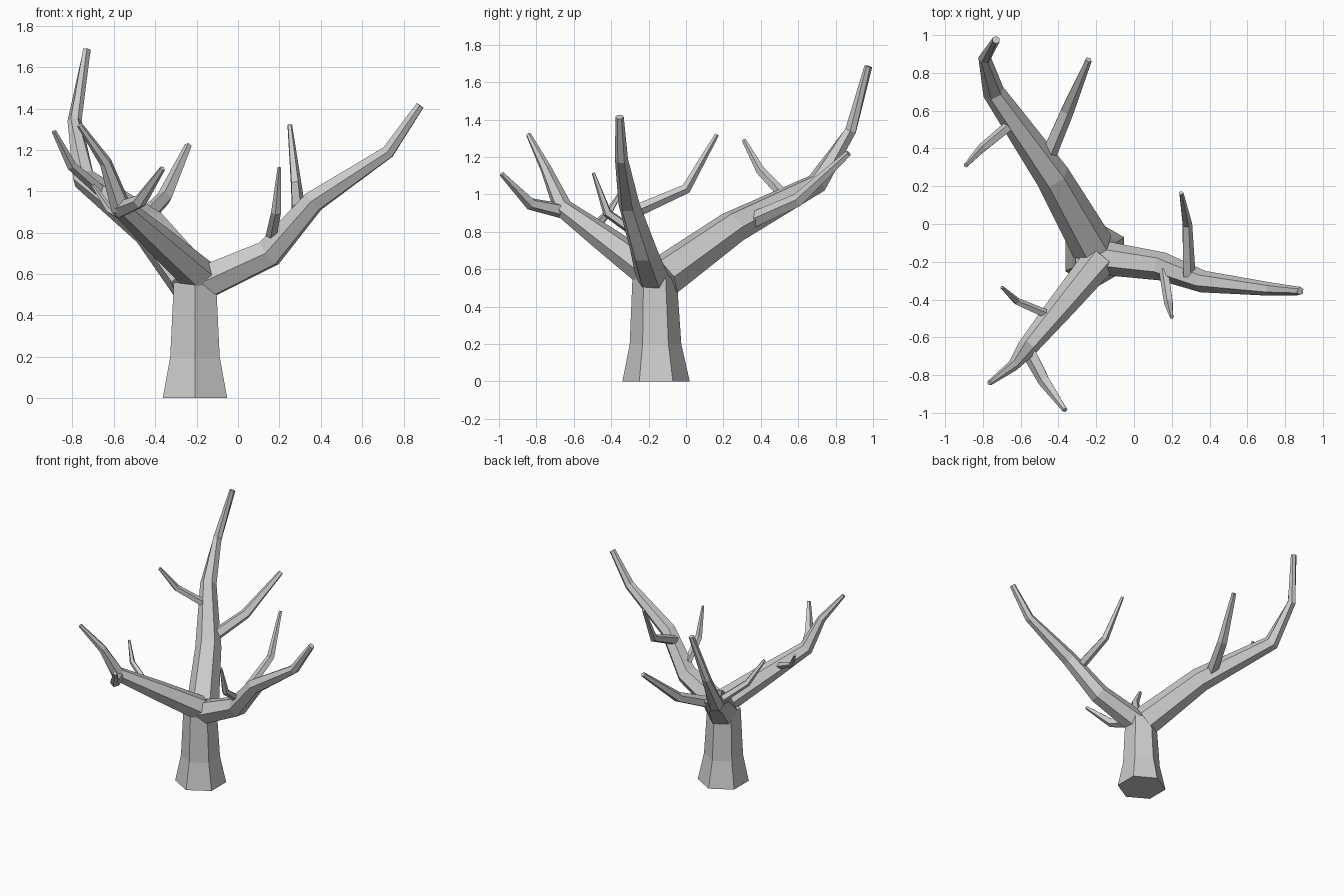
import bpy, math
from mathutils import Vector

if "Cube" in bpy.data.objects:
    bpy.data.objects.remove(bpy.data.objects["Cube"])

bark = bpy.data.materials.new("grey_bark")
bark.diffuse_color = (0.6, 0.6, 0.6, 1)
bark.use_nodes = True
bark.node_tree.nodes["Principled BSDF"].inputs["Base Color"].default_value = bark.diffuse_color


def tube(name, sides, points):
    """Flat-faced tapered tube through (x, y, z, radius) points."""
    pos = [Vector(p[:3]) for p in points]
    verts, faces = [], []
    last = len(pos) - 1
    for i, p in enumerate(points):
        t = Vector((0, 0, 0))
        if i > 0:
            t += (pos[i] - pos[i - 1]).normalized()
        if i < last:
            t += (pos[i + 1] - pos[i]).normalized()
        t.normalize()
        # upright tubes get a corner facing the front
        side = Vector((0, -1, 0)) if t.z > 0.999 else t.cross(Vector((0, 0, 1))).normalized()
        up = side.cross(t)
        for k in range(sides):
            a = 2 * math.pi * k / sides
            verts.append(pos[i] + (side * math.cos(a) + up * math.sin(a)) * p[3])
    for i in range(last):
        for k in range(sides):
            n = (k + 1) % sides
            a, b = i * sides, (i + 1) * sides
            faces.append((a + k, b + k, b + n, a + n))
    faces.append(tuple(range(sides)))
    faces.append(tuple(reversed(range(last * sides, (last + 1) * sides))))
    me = bpy.data.meshes.new(name)
    me.from_pydata(verts, [], faces)
    me.materials.append(bark)
    ob = bpy.data.objects.new(name, me)
    bpy.context.collection.objects.link(ob)
    # make normals point outward
    import bmesh
    bm = bmesh.new()
    bm.from_mesh(me)
    bmesh.ops.recalc_face_normals(bm, faces=bm.faces)
    bm.to_mesh(me)
    bm.free()


# Trunk with flared foot
tube("trunk", 6, [(-.208, -.16, 0, .18), (-.208, -.163, .2, .138), (-.208, -.168, .56, .118)])

# Three main boughs
tube("right_bough", 6, [(-.16, -.18, .56, .09), (.15, -.225, .70, .075), (.365, -.305, .95, .058),
                        (.725, -.345, 1.19, .035), (.88, -.355, 1.415, .022)])
tube("back_bough", 6, [(-.22, -.12, .56, .115), (-.43, .25, .825, .092), (-.745, .70, 1.06, .058),
                       (-.79, .88, 1.34, .034), (-.73, .975, 1.685, .021)])
tube("left_bough", 6, [(-.19, -.20, .59, .09), (-.38, -.43, .76, .073), (-.57, -.66, .93, .052),
                       (-.64, -.75, 1.14, .03), (-.765, -.842, 1.32, .014)])

# Side twigs: base, bend, tip
twigs = {
    "right_twig_front": [(.16, -.25, .78, .028), (.185, -.42, .90, .025), (.2, -.495, 1.115, .009)],
    "right_twig_back": [(.29, -.27, .91, .036), (.28, 0, 1.03, .028), (.25, .165, 1.32, .012)],
    "back_twig_right": [(-.47, .33, .85, .045), (-.355, .6, .97, .038), (-.24, .87, 1.22, .018)],
    "back_twig_left": [(-.66, .52, 1.0, .03), (-.805, .40, 1.125, .025), (-.89, .31, 1.29, .012)],
    "left_twig_front": [(-.57, -.65, .91, .042), (-.475, -.83, .95, .034), (-.365, -.985, 1.11, .014)],
    "left_twig_back": [(-.46, -.48, .83, .025), (-.62, -.41, .91, .02), (-.70, -.335, 1.03, .009)],
}
for name, pts in twigs.items():
    tube(name, 5, pts)
